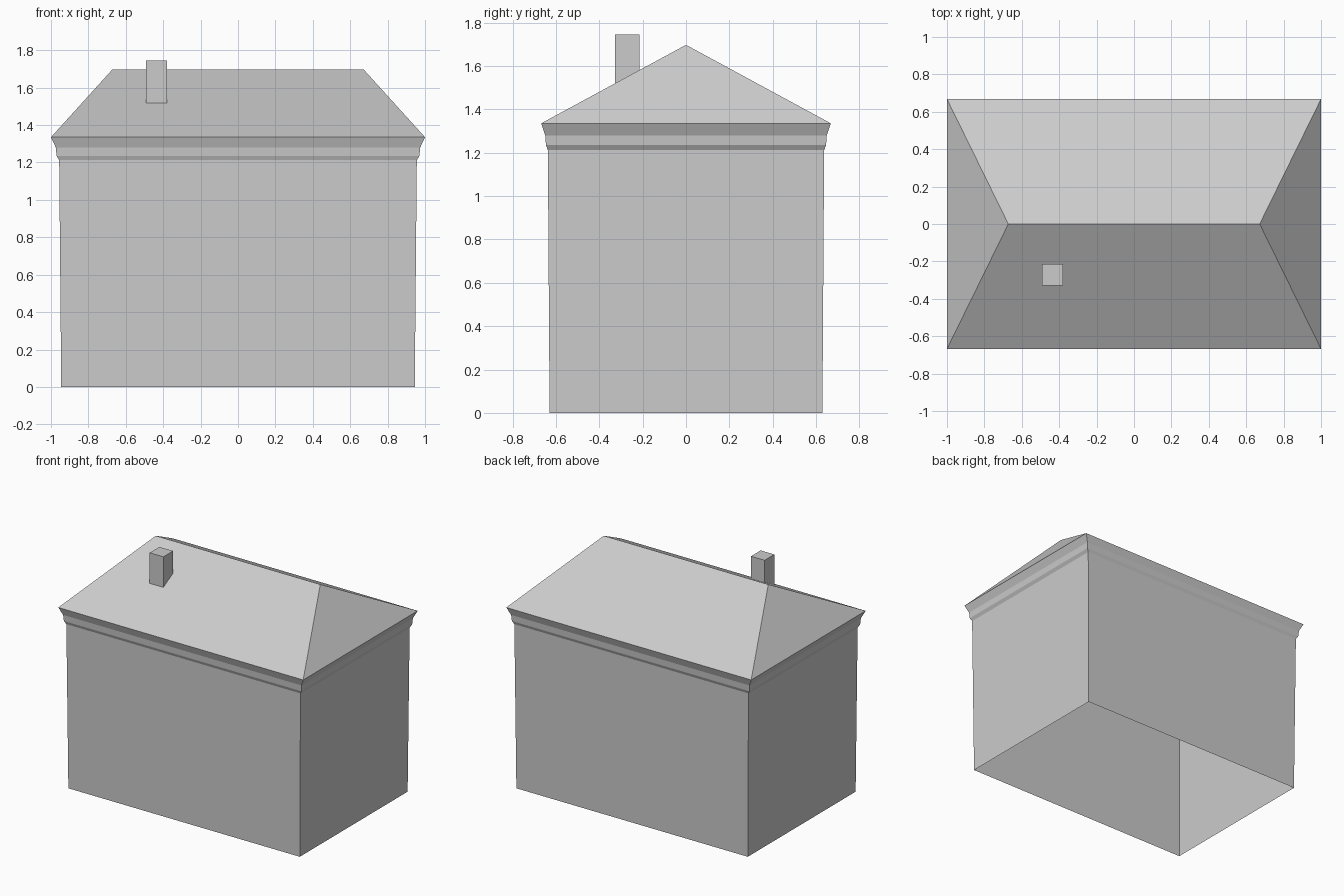
import bpy, bmesh

if "Cube" in bpy.data.objects:
    bpy.data.objects.remove(bpy.data.objects["Cube"])

grey = bpy.data.materials.new("light grey")
grey.diffuse_color = (0.6, 0.6, 0.6, 1)
grey.use_nodes = True
grey.node_tree.nodes["Principled BSDF"].inputs["Base Color"].default_value = grey.diffuse_color


def ring(bm, hx, hy, z):
    return [bm.verts.new((sx * hx, sy * hy, z))
            for sx, sy in ((-1, -1), (1, -1), (1, 1), (-1, 1))]


def band(bm, low, high):
    for i in range(4):
        j = (i + 1) % 4
        bm.faces.new((low[i], low[j], high[j], high[i]))


def finish(bm, name):
    mesh = bpy.data.meshes.new(name)
    bm.to_mesh(mesh)
    bm.free()
    mesh.materials.append(grey)
    obj = bpy.data.objects.new(name, mesh)
    bpy.context.collection.objects.link(obj)


def stack(name, levels):
    bm = bmesh.new()
    rings = [ring(bm, *lv) for lv in levels]
    for a, b in zip(rings, rings[1:]):
        band(bm, a, b)
    finish(bm, name)


# Sizes: half width, half depth, height
EAVE = (1.0, 0.668, 1.335)
RIDGE_X, RIDGE_Z = 0.672, 1.697
WALL_TOP = (0.956, 0.637, 1.212)

# Walls, open underneath and slightly wider at the top
stack("walls", [(0.945, 0.629, 0.0), WALL_TOP])

# Moulded cornice under the eaves
stack("cornice", [WALL_TOP, (0.970, 0.646, 1.235), (0.974, 0.649, 1.28), EAVE])

# Hipped roof
bm = bmesh.new()
a, b, c, d = ring(bm, *EAVE)
left = bm.verts.new((-RIDGE_X, 0, RIDGE_Z))
right = bm.verts.new((RIDGE_X, 0, RIDGE_Z))
for face in ((a, b, right, left), (b, c, right), (c, d, left, right), (d, a, left)):
    bm.faces.new(face)
finish(bm, "hipped_roof")

# Chimney, with its foot cut to the roof slope
bm = bmesh.new()
x0, x1, y0, y1, top = -0.492, -0.38, -0.328, -0.215, 1.745
corners = ((x0, y0), (x1, y0), (x1, y1), (x0, y1))
slope = (RIDGE_Z - EAVE[2]) / EAVE[1]
foot = [bm.verts.new((x, y, RIDGE_Z + slope * y)) for x, y in corners]
head = [bm.verts.new((x, y, top)) for x, y in corners]
band(bm, foot, head)
bm.faces.new(head)
finish(bm, "chimney")
